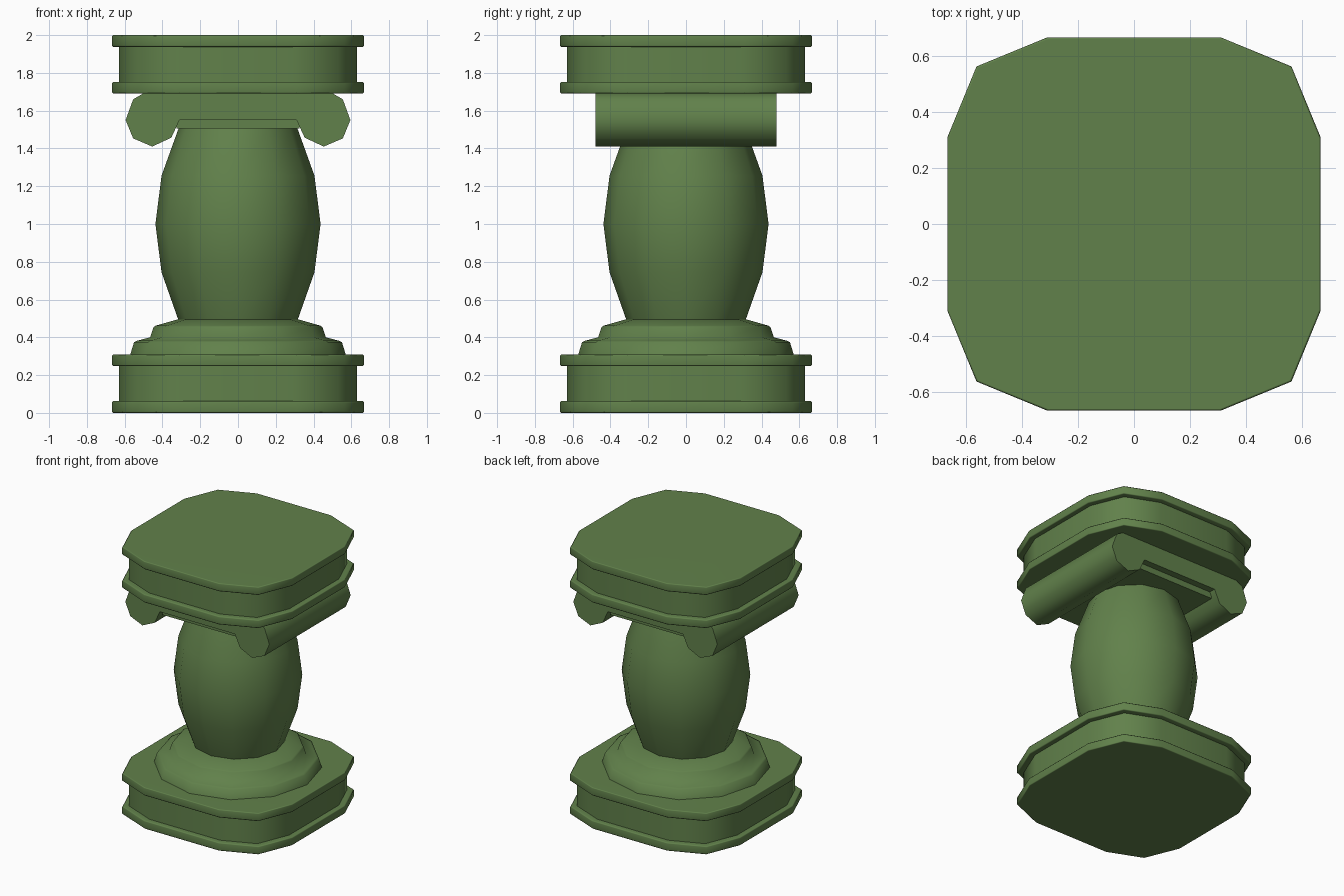
import bpy, bmesh, math

if "Cube" in bpy.data.objects:
    bpy.data.objects.remove(bpy.data.objects["Cube"])

green = bpy.data.materials.new("green")
green.diffuse_color = (0.12, 0.22, 0.07, 1)
green.use_nodes = True
green.node_tree.nodes["Principled BSDF"].inputs["Base Color"].default_value = green.diffuse_color


def finish(bm, name, angle):
    bmesh.ops.recalc_face_normals(bm, faces=bm.faces)
    me = bpy.data.meshes.new(name)
    bm.to_mesh(me)
    bm.free()
    me.shade_smooth()
    me.set_sharp_from_angle(angle=math.radians(angle))
    me.materials.append(green)
    ob = bpy.data.objects.new(name, me)
    bpy.context.collection.objects.link(ob)
    return ob


def loft(name, outline, profile, angle=45):
    """Stack scaled copies of an outline; profile is a list of (scale, z)."""
    bm = bmesh.new()
    rings = [[bm.verts.new((x * s, y * s, z)) for x, y in outline] for s, z in profile]
    n = len(outline)
    for a, b in zip(rings, rings[1:]):
        for i in range(n):
            j = (i + 1) % n
            bm.faces.new((a[i], a[j], b[j], b[i]))
    bm.faces.new(rings[0][::-1])
    bm.faces.new(rings[-1])
    return finish(bm, name, angle)


# Outlines: rounded square for the slabs, 12-sided circle for the shaft
corner = [(0.667, 0.31), (0.563, 0.563), (0.31, 0.667)]
slab_outline = []
for k in range(4):
    for x, y in corner:
        for _ in range(k):
            x, y = -y, x
        slab_outline.append((x, y))
circle = [(math.cos(math.tau * i / 12), math.sin(math.tau * i / 12)) for i in range(12)]

# Plinth and top slab share one profile with two projecting bands
band = [(0.99, 0), (1, 0.007), (1, 0.055), (0.99, 0.062)]
slab = band + [(0.943, 0.062), (0.943, 0.248)] + [(s, z + 0.248) for s, z in band]
for name, z0 in (("base_slab", 0), ("top_slab", 1.69)):
    ob = loft(name, slab_outline, [(s, z + z0) for s, z in slab], 50)
    ob.modifiers.new("even_shading", 'WEIGHTED_NORMAL').keep_sharp = True

# Stepped foot and swelling shaft
loft("foot_rings", circle, [(0.57, 0.31), (0.55, 0.375), (0.535, 0.382), (0.465, 0.40),
                            (0.447, 0.455), (0.435, 0.462), (0.32, 0.495)], 60)
loft("shaft", circle, [(0.315, 0.49), (0.405, 0.745), (0.437, 1.0), (0.405, 1.255), (0.315, 1.505)])

# Scroll capital: mirrored profile extruded front to back
half = [(0.495, 1.695), (0.555, 1.66), (0.595, 1.55), (0.555, 1.453),
        (0.454, 1.41), (0.353, 1.457), (0.31, 1.55)]
scroll = half + [(-x, z) for x, z in reversed(half)]
bm = bmesh.new()
face = bm.faces.new([bm.verts.new((x, -0.48, z)) for x, z in scroll])
ext = bmesh.ops.extrude_face_region(bm, geom=[face], use_keep_orig=True)
bmesh.ops.translate(bm, vec=(0, 0.96, 0),
                    verts=[v for v in ext["geom"] if isinstance(v, bmesh.types.BMVert)])
finish(bm, "scroll_capital", 55)

# Recessed plate between the scrolls
plate = [(0.325, 0.43), (-0.325, 0.43), (-0.325, -0.43), (0.325, -0.43)]
loft("neck_plate", plate, [(1, 1.505), (1, 1.56)])
